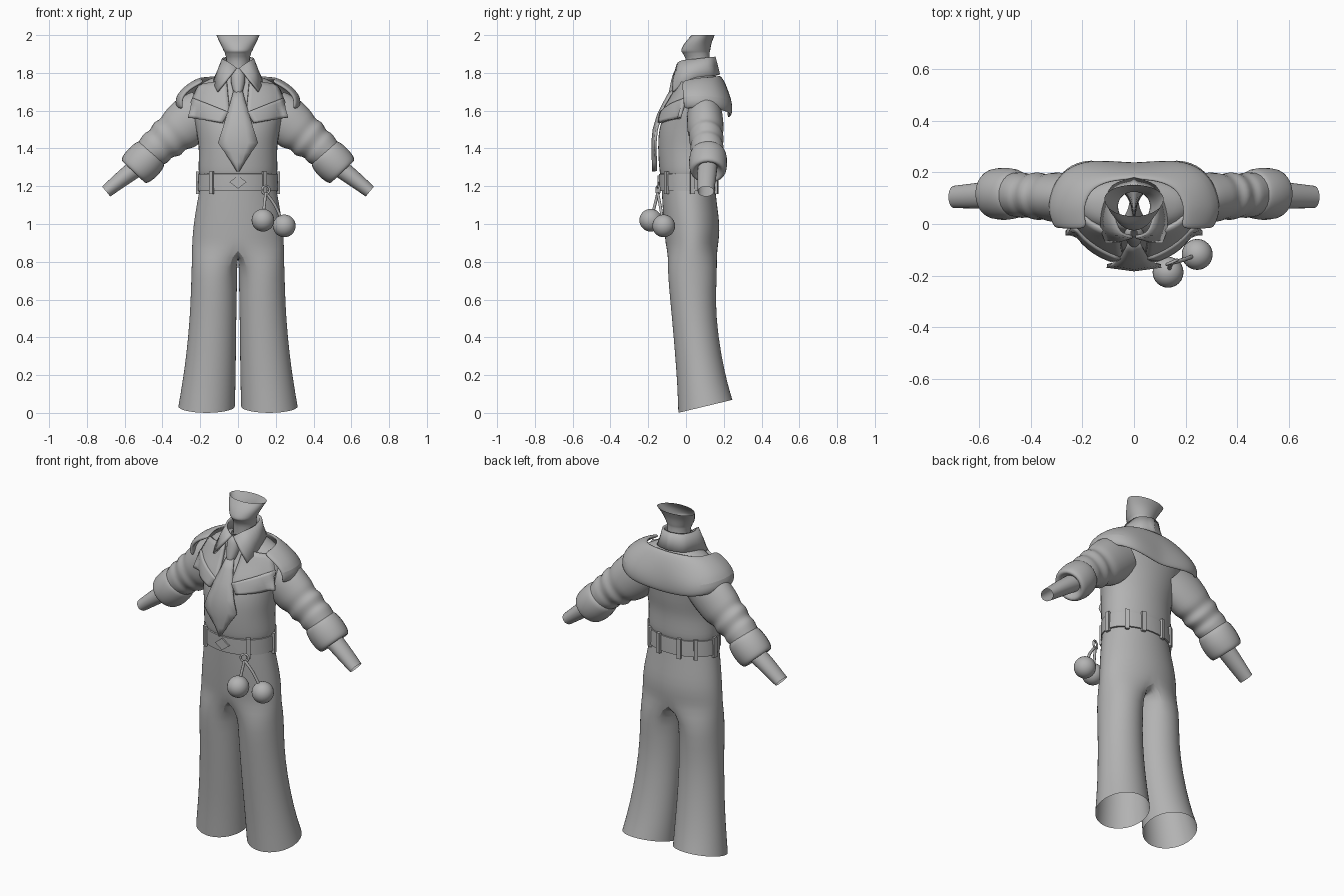
import bpy, bmesh, math
from mathutils import Vector

if "Cube" in bpy.data.objects:
    bpy.data.objects.remove(bpy.data.objects["Cube"])

mat = bpy.data.materials.new("plain grey")
mat.diffuse_color = (0.45, 0.45, 0.45, 1)
mat.use_nodes = True
mat.node_tree.nodes["Principled BSDF"].inputs["Base Color"].default_value = mat.diffuse_color


def smooth(keys, k=4):
    """Catmull-Rom samples through a list of equal-length tuples."""
    out = []
    for i in range(len(keys) - 1):
        a, b = keys[max(i - 1, 0)], keys[i]
        c, d = keys[i + 1], keys[min(i + 2, len(keys) - 1)]
        for j in range(k):
            t = j / k
            out.append(tuple(0.5 * (2 * q + (r - p) * t + (2 * p - 5 * q + 4 * r - s) * t * t
                                    + (3 * q - p - 3 * r + s) * t ** 3)
                             for p, q, r, s in zip(a, b, c, d)))
    return out + [keys[-1]]


def finish(ob, name, angle=40):
    ob.name = name
    ob.data.materials.append(mat)
    if ob.type == 'MESH':
        bpy.ops.object.select_all(action='DESELECT')
        ob.select_set(True)
        bpy.context.view_layer.objects.active = ob
        bpy.ops.object.shade_smooth_by_angle(angle=math.radians(angle))
    return ob


def surface(name, rows, close=False, mirror=False, thick=0, sub=0, extra=None):
    """Skin rows of points into a sheet or tube."""
    bm = bmesh.new()
    vs = [[bm.verts.new(p) for p in row] for row in rows]
    for r, (a, b) in enumerate(zip(vs, vs[1:])):
        n = min(len(a), len(b))
        wrap = close and len(a) == len(b) and (extra is None or r >= extra)
        for i in range(n if wrap else n - 1):
            j = (i + 1) % n
            bm.faces.new((a[i], a[j], b[j], b[i]))
    bmesh.ops.recalc_face_normals(bm, faces=bm.faces)
    me = bpy.data.meshes.new(name)
    bm.to_mesh(me)
    bm.free()
    ob = bpy.data.objects.new(name, me)
    bpy.context.collection.objects.link(ob)
    finish(ob, name)
    if mirror:
        m = ob.modifiers.new("mirror", 'MIRROR')
        m.use_clip = True
    if thick:
        m = ob.modifiers.new("thickness", 'SOLIDIFY')
        m.thickness, m.offset = thick, 0
    if sub:
        m = ob.modifiers.new("smooth", 'SUBSURF')
        m.levels = m.render_levels = sub
    return ob


def oval(z, hw, yf, yb, n=40):
    ym = yf + 0.55 * (yb - yf)
    pts = []
    for i in range(n):
        a = 2 * math.pi * i / n
        s = math.sin(a)
        pts.append((hw * math.cos(a), ym + s * ((yb - ym) if s > 0 else (ym - yf)), z))
    return pts


def limb(name, keys, p, n=24):
    """Right-hand tube, mirrored; keys are (x, y, z, radius, y radius)."""
    rows = []
    for x, y, z, r, ry in smooth(keys):
        rows.append([Vector((x, y, z)) + Vector(p) * (r * math.cos(2 * math.pi * i / n))
                     + Vector((0, ry * math.sin(2 * math.pi * i / n), 0)) for i in range(n)])
    return surface(name, rows, close=True, mirror=True)


# jacket body: (z, half width, front y, back y)
body = smooth([(1.25, .2, -.13, .15), (1.285, .208, -.14, .16), (1.4, .208, -.147, .163), (1.5, .222, -.14, .178),
               (1.6, .245, -.108, .188), (1.68, .24, -.062, .188), (1.74, .2, -.035, .178),
               (1.78, .12, -.025, .16), (1.8, .075, -.01, .14)])
surface("jacket_body", [oval(*k) for k in body], close=True)


def chest(x, z):
    """Front y of the jacket at x, z."""
    a, b = body[0], body[1]
    for a, b in zip(body, body[1:]):
        if b[0] >= z:
            break
    t = min(max((z - a[0]) / (b[0] - a[0]), 0), 1)
    hw, yf, yb = (a[i] + (b[i] - a[i]) * t for i in (1, 2, 3))
    ym = yf + 0.55 * (yb - yf)
    return ym - (ym - yf) * math.sqrt(1 - min(abs(x) / hw, .93) ** 2)


# neck, flaring into the jaw
neck = smooth([(1.76, .07, 0, .14), (1.86, .062, .0, .128), (1.9, .068, -.015, .125),
               (1.92, .077, -.025, .128), (1.96, .096, -.005, .136), (2, .115, .03, .152)])
surface("neck", [oval(*k, 28) for k in neck], close=True)

# trousers: half the hips, then a full tube for one leg, mirrored
rows = []
for z, hw, yf, yb in [(1.19, .203, -.13, .155), (1.1, .22, -.125, .165), (1.0, .236, -.118, .179),
                      (.93, .242, -.112, .176), (.87, .245, -.106, .168)]:
    ym = (yf + yb) / 2
    rows.append([(hw * math.cos(math.radians(-90 + i * 11.25)) if 0 < i < 16 else 0,
                  ym + (yb - yf) / 2 * math.sin(math.radians(-90 + i * 11.25)), z) for i in range(17)])
for t in range(1, 8):  # crotch seam
    rows[-1].append((0, .168 - .274 * t / 8, .87 - .04 * math.sin(math.pi * t / 8)))
for z, xi, xo, yf, yb in [(.78, .003, .246, -.1, .166), (.65, .005, .25, -.09, .16), (.5, .008, .256, -.075, .16),
                          (.3, .01, .275, -.058, .188), (.15, .012, .297, -.047, .222), (.0, .015, .317, -.042, .247)]:
    ring = []
    for i in range(24):
        a = math.radians(-127.5 + 15 * i)
        y = (yf + yb) / 2 + (yb - yf) / 2 * math.sin(a)
        ring.append(((xi + xo) / 2 + (xo - xi) / 2 * math.cos(a), y, z if z else (y + .042) * .24))
    rows.append(ring)
surface("trousers", rows, close=True, mirror=True, sub=1, extra=4)

# sleeves, rolled cuffs and bare forearms
limb("sleeve", [(.17, .1, 1.61, .115, .085), (.24, .1, 1.56, .128, .095), (.305, .103, 1.505, .122, .096),
                (.345, .105, 1.475, .106, .088), (.375, .108, 1.45, .11, .092), (.408, .11, 1.425, .094, .084),
                (.437, .112, 1.4, .097, .088), (.48, .115, 1.365, .08, .082)], (.63, 0, .777))
limb("cuff", [(.447, .117, 1.385, .065, .065), (.46, .117, 1.372, .094, .092), (.5, .117, 1.33, .104, .101),
              (.543, .117, 1.287, .096, .095), (.553, .117, 1.277, .075, .075), (.53, .117, 1.3, .045, .045)],
     (.72, 0, .69))
limb("forearm", [(.52, .115, 1.31, .05, .052), (.6, .11, 1.25, .044, .05), (.698, .105, 1.172, .034, .043)],
     (.63, 0, .777))

# wide cape collar over the shoulders and back
surface("cape_collar", [
    smooth([(.18, -.02, 1.755), (.19, .06, 1.772), (.16, .13, 1.778), (.09, .165, 1.785), (0, .175, 1.785)], 2),
    smooth([(.245, -.02, 1.725), (.26, .06, 1.738), (.235, .15, 1.735), (.14, .2, 1.725), (0, .21, 1.72)], 2),
    smooth([(.305, -.015, 1.67), (.33, .06, 1.675), (.295, .175, 1.665), (.18, .238, 1.645), (0, .228, 1.63)], 2),
    smooth([(.29, -.01, 1.605), (.32, .06, 1.615), (.285, .175, 1.605), (.18, .235, 1.58), (0, .224, 1.56)], 2),
], mirror=True, thick=.022, sub=2)


def plate(name, corners, off, thick):
    """Four-cornered panel laid over the chest, mirrored."""
    a, b, c, d = (Vector(p) for p in corners)
    rows = []
    for j in range(7):
        p, q = a.lerp(d, j / 6), b.lerp(c, j / 6)
        line = [p.lerp(q, i / 8) for i in range(9)]
        rows.append([(v.x, chest(v.x, v.y) - off, v.y) for v in line])
    return surface(name, rows, mirror=True, thick=thick)


# lapels
plate("upper_lapel", [(.06, 1.76), (.205, 1.735), (.25, 1.64), (.04, 1.555)], .012, .016)
plate("lower_lapel", [(.05, 1.59), (.235, 1.665), (.265, 1.565), (.085, 1.535)], .02, .02)

# shirt collar with pointed front
top = smooth([(.006, -.05, 1.825), (.055, -.03, 1.86), (.08, .05, 1.872), (.062, .125, 1.882), (0, .15, 1.885)])
low = smooth([(.108, -.07, 1.7), (.125, -.01, 1.745), (.118, .06, 1.775), (.08, .145, 1.785), (0, .175, 1.79)])
mid = [tuple((Vector(p) + Vector(q)) / 2 + Vector((0, -.006, 0))) for p, q in zip(top, low)]
mid[-1] = (0, .163, 1.838)
surface("shirt_collar", [top, mid, low], mirror=True, thick=.012)

# tie blade and knot
rows = []
for z, hw in [(1.71, .02), (1.65, .036), (1.58, .057), (1.5, .082), (1.43, .105), (1.38, .07), (1.33, .035), (1.28, .003)]:
    rows.append([(hw * s, min(chest(0, z), -.143 if z < 1.45 else 9) - .03 + .014 * abs(s), z)
                 for s in (-1, -.5, 0, .5, 1)])
surface("tie", rows, thick=.014)
knot = smooth([(1.685, .012, -.085, -.05), (1.7, .024, -.09, -.04), (1.76, .038, -.078, -.01),
               (1.8, .032, -.066, -.01), (1.825, .012, -.05, -.02)])
surface("tie_knot", [oval(*k, 16) for k in knot], close=True)

# belt, loops and buckle
belt = [(1.175, .2, -.125, .15), (1.175, .213, -.141, .164), (1.22, .211, -.143, .163),
        (1.265, .209, -.144, .161), (1.268, .195, -.125, .15)]
surface("belt", [oval(*k, 48) for k in belt], close=True)
for deg in (-131, -49, 8, 45, 72, 108, 135, 172):
    a = math.radians(deg)
    p = Vector((.214 * math.cos(a), .013 + .155 * math.sin(a), 1.218))
    bpy.ops.mesh.primitive_cube_add(size=1, location=p)
    ob = bpy.context.object
    ob.rotation_euler.z = math.atan2(math.sin(a) / .155, math.cos(a) / .214)
    ob.scale = (.016, .024, .118)
    finish(ob, "belt_loop")
bpy.ops.mesh.primitive_cylinder_add(vertices=4, radius=1, depth=1, location=(0, -.145, 1.222),
                                    rotation=(math.pi / 2, 0, 0))
bpy.context.object.scale = (.045, .035, .012)
finish(bpy.context.object, "buckle")

# hanging ring, cords and pompoms
bpy.ops.mesh.primitive_torus_add(location=(.147, -.148, 1.18), rotation=(math.pi / 2, 0, .4), major_radius=.022,
                                 minor_radius=.006, major_segments=20, minor_segments=8)
finish(bpy.context.object, "hanging_ring", 80)
for end in [(.132, -.187, 1.02), (.245, -.118, .99)]:
    path = smooth([(.147, -.15, 1.165), (.147 * .5 + end[0] * .5, -.02 + end[1] * .4 - .07, 1.1), end], 3)
    cu = bpy.data.curves.new("cord", 'CURVE')
    cu.dimensions, cu.bevel_depth, cu.bevel_resolution = '3D', .008, 2
    sp = cu.splines.new('POLY')
    sp.points.add(len(path) - 1)
    for pt, co in zip(sp.points, path):
        pt.co = (*co, 1)
    ob = bpy.data.objects.new("cord", cu)
    bpy.context.collection.objects.link(ob)
    finish(ob, "pompom_cord")
    bpy.ops.mesh.primitive_uv_sphere_add(segments=24, ring_count=14, radius=.06, location=end)
    finish(bpy.context.object, "pompom", 80)
